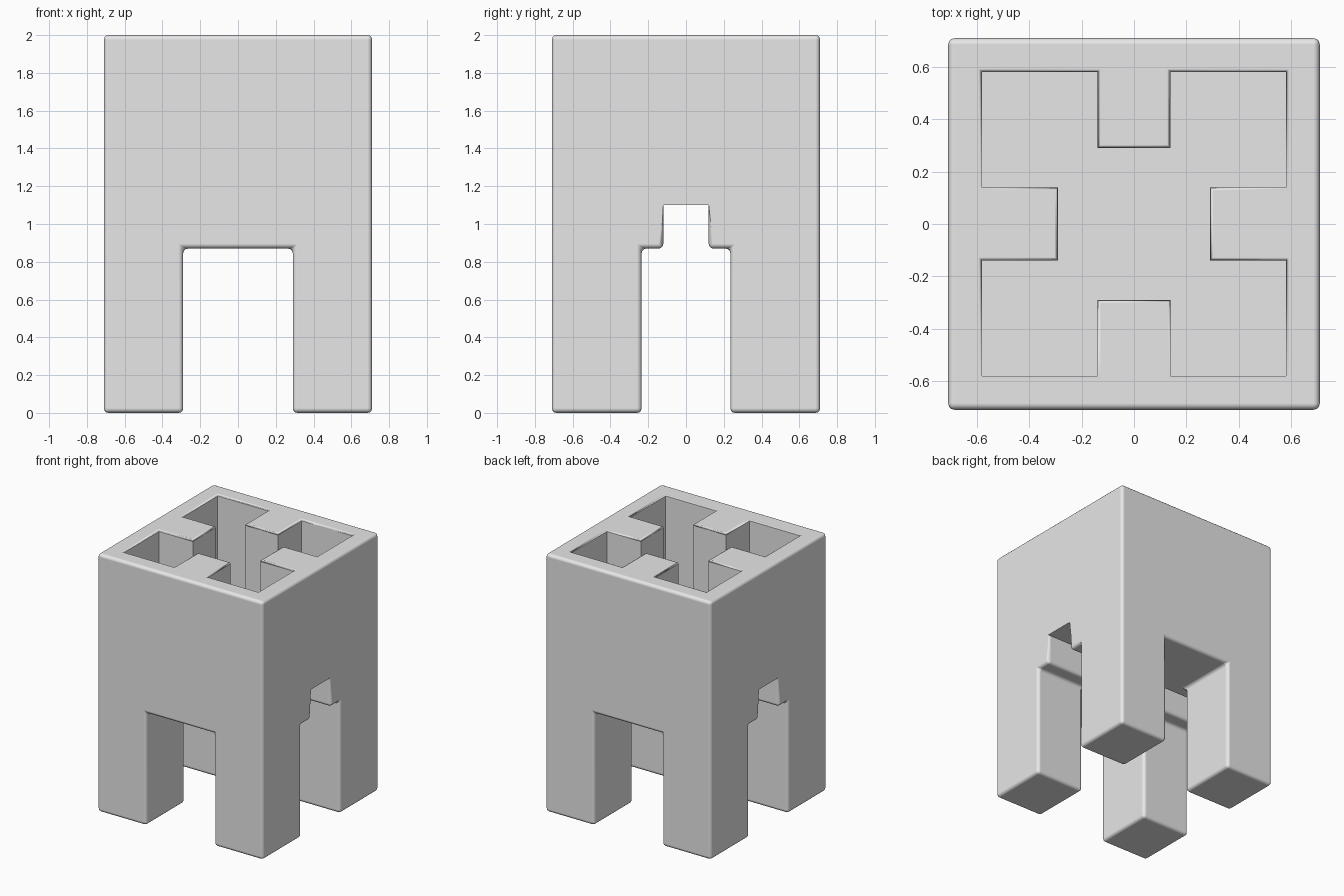
import bpy
import bmesh
from mathutils import Vector

cube = bpy.data.objects.get("Cube")
if cube:
    bpy.data.objects.remove(cube)

# Main dimensions
HALF, HEIGHT = 0.71, 2.0
ARCH_X, ARCH_Y, ARCH_TOP = 0.29, 0.235, 0.87
NOTCH, NOTCH_TOP = 0.12, 1.10
FLOOR, POCKET, RIB, RIB_END = 1.20, 0.58, 0.14, 0.29


def mirrored(*values):
    return [-v for v in reversed(values)] + list(values)


XS = mirrored(RIB, ARCH_X, POCKET, HALF)
YS = mirrored(NOTCH, RIB, ARCH_Y, RIB_END, POCKET, HALF)
ZS = [0, ARCH_TOP, NOTCH_TOP, FLOOR, HEIGHT]
GRID = (XS, YS, ZS)


def is_solid(x, y, z):
    """Whether a point lies in the block's material."""
    x, y = abs(x), abs(y)
    if max(x, y) > HALF or not 0 < z < HEIGHT:
        return False
    if z < ARCH_TOP and (x < ARCH_X or y < ARCH_Y):
        return False
    if z < NOTCH_TOP and y < NOTCH:
        return False
    if z > FLOOR and max(x, y) < POCKET:
        return (x < RIB and y > RIB_END) or (y < RIB and x > RIB_END)
    return True


def cell_solid(index):
    for axis, i in enumerate(index):
        if not 0 <= i < len(GRID[axis]) - 1:
            return False
    return is_solid(*[(GRID[a][i] + GRID[a][i + 1]) / 2 for a, i in enumerate(index)])


# Skin the boundary between material and empty space
bm = bmesh.new()
corners = {}


def corner(index):
    if index not in corners:
        corners[index] = bm.verts.new([GRID[a][i] for a, i in enumerate(index)])
    return corners[index]


for i in range(len(XS) - 1):
    for j in range(len(YS) - 1):
        for k in range(len(ZS) - 1):
            if not cell_solid((i, j, k)):
                continue
            for axis in range(3):
                u, v = (axis + 1) % 3, (axis + 2) % 3
                for side in (0, 1):
                    near = [i, j, k]
                    near[axis] += 1 if side else -1
                    if cell_solid(near):
                        continue
                    quad = []
                    for du, dv in ((0, 0), (1, 0), (1, 1), (0, 1)):
                        c = [i, j, k]
                        c[axis] += side
                        c[u] += du
                        c[v] += dv
                        quad.append(corner(tuple(c)))
                    bm.faces.new(quad if side else quad[::-1])

bm.normal_update()
bmesh.ops.dissolve_limit(bm, angle_limit=0.02, verts=bm.verts[:], edges=bm.edges[:])
bm.normal_update()

# Choose which edges are rounded and which stay crisp
weight = bm.edges.layers.float.new("bevel_weight_edge")
for edge in bm.edges:
    if edge.calc_face_angle(0) < 0.5:
        continue
    low, high = sorted(v.co.z for v in edge.verts)
    inside = all(max(abs(v.co.x), abs(v.co.y)) < HALF - 0.01 for v in edge.verts)
    notch_ceiling = abs(low - NOTCH_TOP) < 0.01 and abs(high - NOTCH_TOP) < 0.01
    pocket_wall = inside and abs(low - FLOOR) < 0.01
    if notch_ceiling or pocket_wall:
        edge.smooth = False
    elif inside and low > FLOOR:
        edge[weight] = 0.5
    else:
        edge[weight] = 1.0
for face in bm.faces:
    face.smooth = True

mesh = bpy.data.meshes.new("hollow_block")
bm.to_mesh(mesh)
bm.free()
block = bpy.data.objects.new("hollow_block", mesh)
bpy.context.collection.objects.link(block)

# Soft rounded edges
bevel = block.modifiers.new("rounded_edges", "BEVEL")
bevel.width = 0.025
bevel.segments = 3
bevel.limit_method = "WEIGHT"
bevel.use_clamp_overlap = False
bevel.harden_normals = True

# Single plain grey
grey = bpy.data.materials.new("light_grey")
grey.use_nodes = True
colour = (0.8, 0.8, 0.8, 1)
grey.diffuse_color = colour
grey.node_tree.nodes["Principled BSDF"].inputs["Base Color"].default_value = colour
mesh.materials.append(grey)
